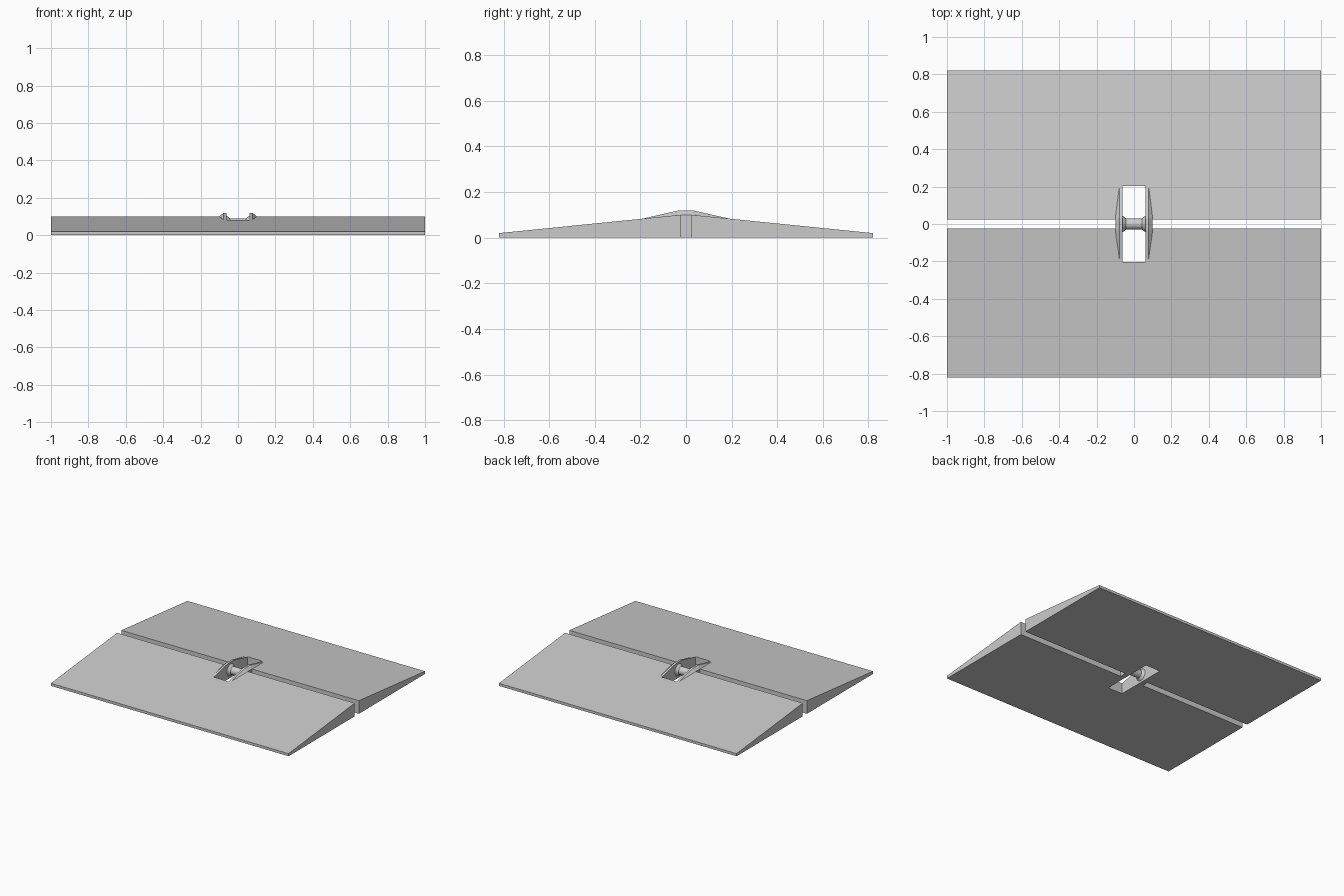
import bpy, bmesh, math

cube = bpy.data.objects.get("Cube")
if cube:
    bpy.data.objects.remove(cube, do_unlink=True)

grey = bpy.data.materials.new("plain grey")
grey.use_nodes = True
colour = (0.6, 0.6, 0.6, 1)
grey.diffuse_color = colour
grey.node_tree.nodes["Principled BSDF"].inputs["Base Color"].default_value = colour

SLOT = 0.025      # half width of the slot between the ramps
HOLE_X = 0.062    # half width of the central opening
HOLE_Y = 0.203    # half length of the central opening


def loft(name, sections):
    """Skin a row of matching closed sections and cap both ends."""
    bm = bmesh.new()
    rings = [[bm.verts.new(p) for p in s] for s in sections]
    n = len(rings[0])
    for a, b in zip(rings, rings[1:]):
        for i in range(n):
            j = (i + 1) % n
            bm.faces.new((a[i], a[j], b[j], b[i]))
    bm.faces.new(rings[0])
    bm.faces.new(rings[-1])
    bmesh.ops.recalc_face_normals(bm, faces=bm.faces)
    mesh = bpy.data.meshes.new(name)
    bm.to_mesh(mesh)
    bm.free()
    mesh.materials.append(grey)
    obj = bpy.data.objects.new(name, mesh)
    bpy.context.collection.objects.link(obj)
    return obj


def activate(obj):
    bpy.ops.object.select_all(action='DESELECT')
    obj.select_set(True)
    bpy.context.view_layer.objects.active = obj


# Cutter for the central opening
opening = [(-HOLE_Y, -0.1), (HOLE_Y, -0.1), (HOLE_Y, 0.3), (-HOLE_Y, 0.3)]
cutter = loft("opening_cutter", [[(x, y, z) for y, z in opening] for x in (-HOLE_X, HOLE_X)])
cutter.hide_render = True

# Two mirrored ramps with the opening cut out
ramp = [(SLOT, 0), (0.82, 0), (0.82, 0.02), (SLOT, 0.1)]
for side, name in ((-1, "front_ramp"), (1, "back_ramp")):
    obj = loft(name, [[(x, side * y, z) for y, z in ramp] for x in (-1, 1)])
    cut = obj.modifiers.new("opening", 'BOOLEAN')
    cut.operation = 'DIFFERENCE'
    cut.solver = 'EXACT'
    cut.object = cutter
    activate(obj)
    bpy.ops.object.modifier_apply(modifier=cut.name)
bpy.data.objects.remove(cutter, do_unlink=True)

# Side cheeks: raised ridges with a sloping outer face, bridging the slot
ridge = [(-0.2, 0), (-0.2, 0.081), (-0.03, 0.12), (0.03, 0.12), (0.2, 0.081), (0.2, 0)]
for side, name in ((-1, "right_cheek"), (1, "left_cheek")):
    inner = [(side * HOLE_X, y, z) for y, z in ridge]
    crest = [(side * 0.078, y, z) for y, z in ridge]
    foot = [(side * (0.1 if abs(y) < 0.1 else 0.08), y, min(z, 0.1)) for y, z in ridge]
    loft(name, [inner, crest, foot])
    bridge = [(-SLOT, 0), (SLOT, 0), (SLOT, 0.1), (-SLOT, 0.1)]
    loft(name + "_bridge", [[(side * x, y, z) for y, z in bridge] for x in (HOLE_X, 0.1)])

# Spindle with flared ends across the opening
SIDES = 24
turning = [(-HOLE_X, 0.045), (-0.043, 0.03), (0.043, 0.03), (HOLE_X, 0.045)]
angles = [2 * math.pi * i / SIDES for i in range(SIDES)]
spindle = loft("spindle", [[(x, r * math.cos(a), 0.06 + r * math.sin(a)) for a in angles]
                           for x, r in turning])
activate(spindle)
bpy.ops.object.shade_smooth_by_angle(angle=math.radians(30))
